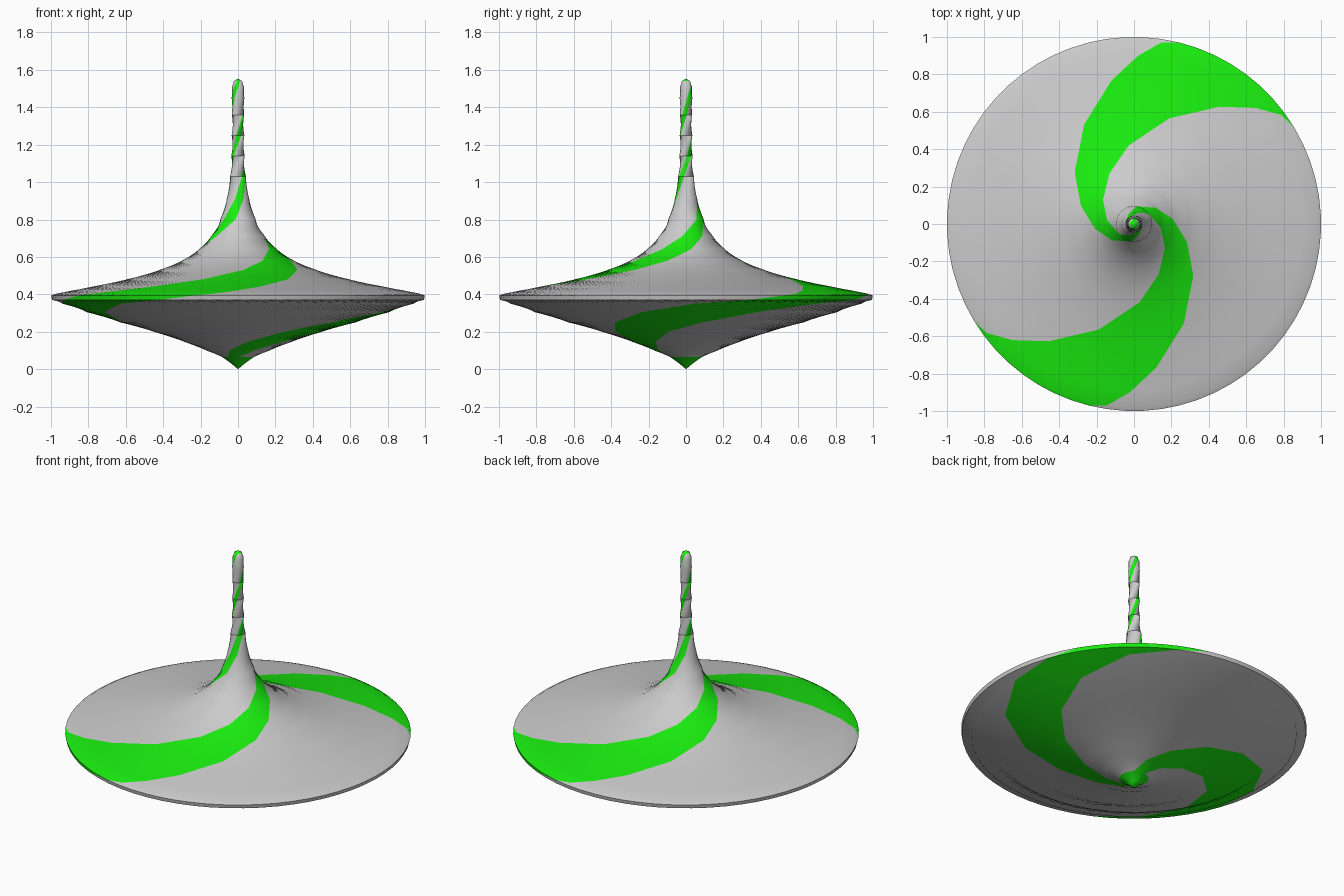
import bpy, bmesh, math

if "Cube" in bpy.data.objects:
    bpy.data.objects.remove(bpy.data.objects["Cube"])

SEG = 64           # sides around the axis
BAND = SEG // 8    # each painted stripe covers an eighth turn

# Profile rows from tip to handle: radius, height, twist in degrees
ROWS = [
    (0.03, 0.025, -150), (0.085, 0.065, -130), (0.17, 0.10, -105),
    (0.285, 0.145, -80), (0.45, 0.20, -57), (0.63, 0.25, -37),
    (0.81, 0.305, -17), (0.94, 0.35, 3), (0.995, 0.37, 20),
    (1.0, 0.393, 31), (0.98, 0.402, 36.5), (0.90, 0.418, 43.6),
    (0.775, 0.442, 54), (0.595, 0.48, 71.6), (0.42, 0.53, 94),
    (0.30, 0.58, 116), (0.21, 0.64, 142), (0.145, 0.71, 172),
    (0.095, 0.80, 217), (0.06, 0.91, 255), (0.043, 1.03, 300),
    (0.036, 1.14, 368), (0.034, 1.25, 435), (0.033, 1.36, 502),
    (0.034, 1.45, 550), (0.032, 1.51, 590), (0.022, 1.54, 615),
]


def material(name, color):
    m = bpy.data.materials.new(name)
    m.diffuse_color = color
    m.use_nodes = True
    m.node_tree.nodes["Principled BSDF"].inputs["Base Color"].default_value = m.diffuse_color
    return m


def striped(j):
    return j % (SEG // 2) < BAND


bm = bmesh.new()

# Twisted rings
rings = []
for r, z, twist in ROWS:
    ring = []
    for j in range(SEG):
        a = math.radians(twist) + 2 * math.pi * j / SEG
        ring.append(bm.verts.new((r * math.cos(a), r * math.sin(a), z)))
    rings.append(ring)

# Body walls with two spiral stripes; the tip is fully painted
for i, (low, high) in enumerate(zip(rings, rings[1:])):
    for j in range(SEG):
        k = (j + 1) % SEG
        f = bm.faces.new((low[j], low[k], high[k], high[j]))
        f.material_index = 1 if i == 0 or striped(j) else 0

# Painted point and handle end
tip = bm.verts.new((0, 0, 0))
end = bm.verts.new((0, 0, 1.553))
for j in range(SEG):
    k = (j + 1) % SEG
    for verts in ((tip, rings[0][k], rings[0][j]), (end, rings[-1][j], rings[-1][k])):
        bm.faces.new(verts).material_index = 1

bmesh.ops.recalc_face_normals(bm, faces=bm.faces[:])
mesh = bpy.data.meshes.new("spinning_top")
bm.to_mesh(mesh)
bm.free()

top = bpy.data.objects.new("spinning_top", mesh)
bpy.context.collection.objects.link(top)
mesh.materials.append(material("plain_grey", (0.8, 0.8, 0.8, 1)))
mesh.materials.append(material("stripe_green", (0.01, 0.85, 0.005, 1)))

# Smooth shading, keeping the rim edge crisp
bpy.context.view_layer.objects.active = top
top.select_set(True)
bpy.ops.object.shade_smooth_by_angle(angle=math.radians(50))
